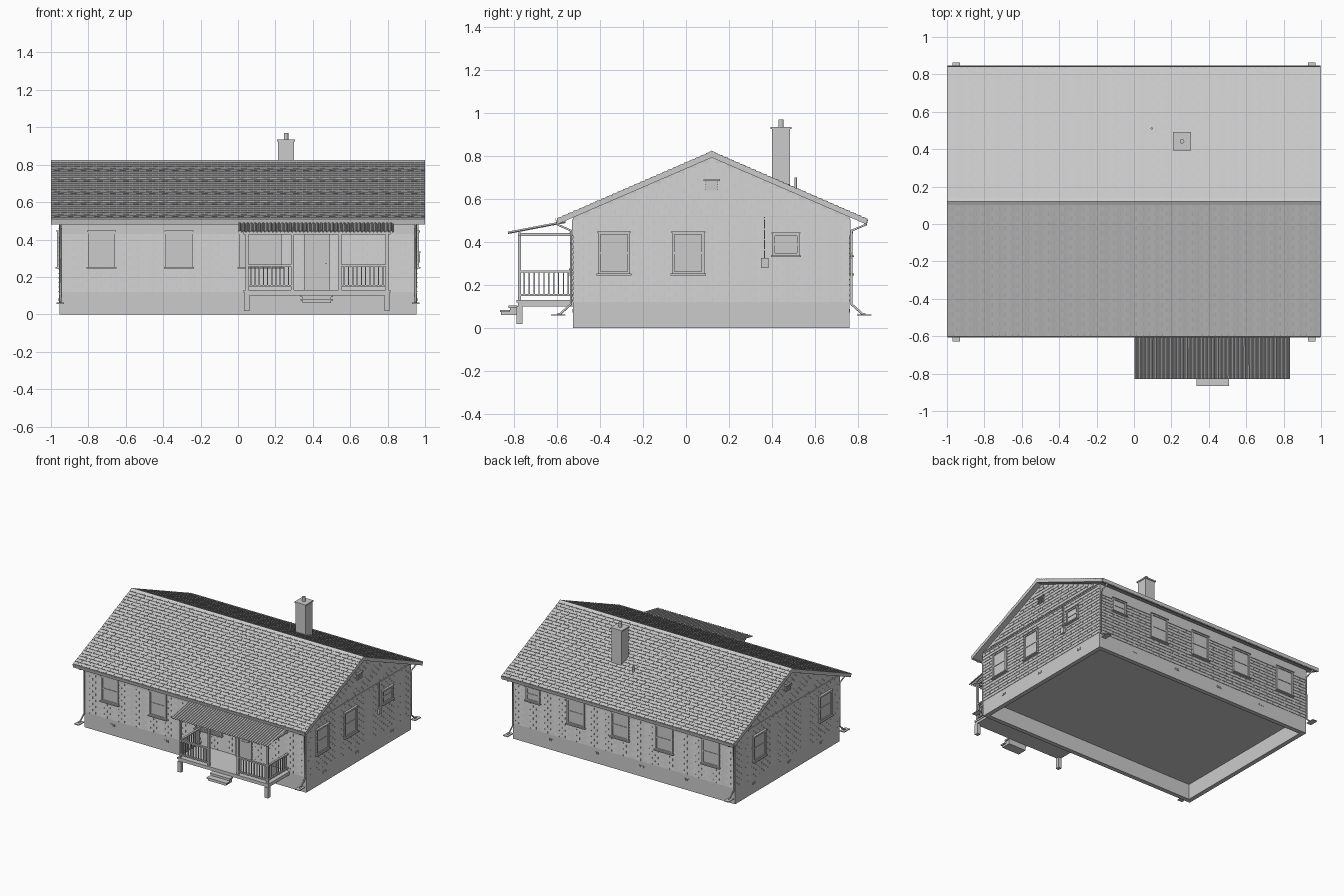
import bpy, bmesh, math
from mathutils import Matrix, Vector

if "Cube" in bpy.data.objects:
    bpy.data.objects.remove(bpy.data.objects["Cube"])

I = Matrix.Identity(4)
BX, Y0, Y1, YR = 0.955, -0.525, 0.76, 0.12     # wall half width, front, back, ridge line
FZ, EZ, RZ, EY = 0.12, 0.507, 0.82, -0.60      # foundation top, eave, ridge, front eave
SL = (RZ - EZ) / (YR - EY)


def finish(name, bm, M=I):
    bmesh.ops.recalc_face_normals(bm, faces=bm.faces)
    bm.transform(M)
    me = bpy.data.meshes.new(name)
    bm.to_mesh(me)
    bm.free()
    ob = bpy.data.objects.new(name, me)
    bpy.context.collection.objects.link(ob)
    return ob


def boxes(name, items, M=I):
    """Each item is (x0, x1, y0, y1, z0, z1)."""
    bm = bmesh.new()
    for x0, x1, y0, y1, z0, z1 in items:
        T = Matrix.Translation(((x0 + x1) / 2, (y0 + y1) / 2, (z0 + z1) / 2))
        S = Matrix.Diagonal((x1 - x0, y1 - y0, z1 - z0, 1))
        bmesh.ops.create_cube(bm, size=1, matrix=T @ S)
    return finish(name, bm, M)


def prism(name, pts, x0, x1):
    """Extrude a (y, z) profile along x."""
    bm = bmesh.new()
    f = bm.faces.new([bm.verts.new((x0, y, z)) for y, z in pts])
    r = bmesh.ops.extrude_face_region(bm, geom=[f])
    bmesh.ops.translate(bm, vec=(x1 - x0, 0, 0),
                        verts=[v for v in r['geom'] if isinstance(v, bmesh.types.BMVert)])
    return finish(name, bm)


def cylinder(name, loc, r, h, n=12):
    bm = bmesh.new()
    bmesh.ops.create_cone(bm, cap_ends=True, segments=n, radius1=r, radius2=r, depth=h,
                          matrix=Matrix.Translation(loc))
    return finish(name, bm)


def tube(name, pts, r):
    cu = bpy.data.curves.new(name, 'CURVE')
    cu.dimensions, cu.bevel_depth, cu.bevel_resolution, cu.use_fill_caps = '3D', r, 1, True
    sp = cu.splines.new('POLY')
    sp.points.add(len(pts) - 1)
    for p, q in zip(sp.points, pts):
        p.co = (*q, 1)
    tmp = bpy.data.objects.new(name + "_path", cu)
    me = bpy.data.meshes.new_from_object(tmp)
    bpy.data.objects.remove(tmp)
    bpy.context.collection.objects.link(bpy.data.objects.new(name, me))


def shakes(name, M, v0, rows, h, w, t, span):
    """Staggered courses of wedge shingles; local x across, z up, -y outward."""
    bm = bmesh.new()
    for i in range(rows):
        z0 = v0 + i * h
        a, b = span(z0 + h)
        x, k = a - (w / 2 if i % 2 else 0), 0
        while x < b - 1e-4:
            p, q = max(a, x), min(b, x + w - 0.0015)
            d = t if k % 2 else t * 0.75
            if q - p > 0.003:
                vs = [bm.verts.new(c) for c in ((p, 0, z0), (q, 0, z0), (q, -d, z0), (p, -d, z0),
                                                (p, 0, z0 + h), (q, 0, z0 + h))]
                for f in ((0, 1, 2, 3), (3, 2, 5, 4), (0, 3, 4), (1, 5, 2)):
                    bm.faces.new([vs[j] for j in f])
            x += w
            k += 1
    return finish(name, bm, M)


def wall(x, y, deg):
    return Matrix.Translation((x, y, 0)) @ Matrix.Rotation(math.radians(deg), 4, 'Z')


FRONT, BACK = wall(0, Y0, 0), wall(0, Y1, 180)
RIGHT, LEFT = wall(BX, 0, 90), wall(-BX, 0, -90)

# Foundation ring and house body
t = 0.035
boxes("foundation", [(-BX, BX, Y0, Y0 + t, 0, FZ), (-BX, BX, Y1 - t, Y1, 0, FZ),
                     (-BX, -BX + t, Y0 + t, Y1 - t, 0, FZ), (BX - t, BX, Y0 + t, Y1 - t, 0, FZ)])
under = lambda y: RZ - 0.02 - SL * abs(y - YR)
prism("house_body", [(Y0, FZ), (Y1, FZ), (Y1, under(Y1)), (YR, under(YR)), (Y0, under(Y0))], -BX, BX)

# Wall shakes, including the gables
for nm, M in (("front", FRONT), ("back", BACK)):
    shakes(nm + "_siding", M, FZ, 16, 0.024, 0.05, 0.004, lambda z: (-BX, BX))
for nm, M, s in (("right", RIGHT, 1), ("left", LEFT, -1)):
    def span(z, s=s):
        r = (under(YR) - z) / SL
        a, b = max(Y0, YR - r), min(Y1, YR + r)
        return (a, b) if s > 0 else (-b, -a)
    shakes(nm + "_siding", M, FZ, 28, 0.024, 0.05, 0.004, span)
    lo, hi = sorted((s * Y0, s * Y1))
    boxes(nm + "_gable_band", [(lo, hi, -0.006, 0, 0.515, 0.521)], M)
    c = s * YR
    boxes(nm + "_gable_vent", [(c - .038, c + .038, -.014, 0, .684, .691), (c - .03, c + .03, -.006, 0, .64, .684)]
          + [(c - .03, c + .03, -.012, 0, .642 + .011 * i, .647 + .011 * i) for i in range(4)], M)
for nm, M in (("front", FRONT), ("back", BACK)):
    boxes(nm + "_frieze", [(-BX, BX, -0.005, 0, 0.43, 0.505)], M)

# Roof slab, shingles, ridge cap and gutters
YB = 2 * YR - EY
prism("roof", [(EY, EZ), (YR, RZ), (YB, EZ), (YB, EZ - .026), (YR, RZ - .028), (EY, EZ - .026)], -1, 1)
slope_len = math.hypot(YR - EY, RZ - EZ)
tilt = Matrix.Rotation(math.atan(SL) - math.pi / 2, 4, 'X')
for nm, M in (("front", wall(0, EY, 0)), ("back", wall(0, YB, 180))):
    shakes(nm + "_roof_shingles", Matrix.Translation((0, 0, EZ)) @ M @ tilt, 0, 28,
           slope_len / 28, 0.035, 0.004, lambda z: (-1, 1))
prism("ridge_cap", [(YR - .018, RZ - .004), (YR, RZ + .005), (YR + .018, RZ - .004), (YR, RZ - .002)], -1, 1)
for nm, f in (("front", lambda y: y), ("back", lambda y: 2 * YR - y)):
    U = [(-.588, .508), (-.588, .484), (-.603, .484), (-.608, .508), (-.605, .508), (-.601, .487), (-.591, .487), (-.591, .508)]
    prism(nm + "_gutter", [(f(y), z) for y, z in U], -.998, .998)

# Downspouts with splash plates at the four corners
for sx, xn in ((-1, "left"), (1, "right")):
    for yn, y, d in (("front", Y0, -1), ("back", Y1, 1)):
        x = sx * 0.95
        e = (-.597 if d < 0 else 2 * YR + .597)
        path = [(x, e, .49), (x, e, .48), (x, y + d * .01, .452), (x, y + d * .01, .11), (x, y + d * .06, .065), (x, y + d * .075, .062)]
        tube(f"{yn}_{xn}_downspout", path, 0.006)
        ya, yb = sorted((y + d * .035, y + d * .103))
        boxes(f"{yn}_{xn}_splash_plate", [(x - .02, x + .02, ya, yb, .056, .062)])


# Windows: casing, sash bars, glass, sill and head
def window(name, M, u, w, z0, z1, mullion=False):
    a, b, zm, e = u - w / 2, u + w / 2, (z0 + z1) / 2, 0.012
    parts = [(a, b, -.006, 0, z0, z1), (a, a + e, -.013, 0, z0, z1), (b - e, b, -.013, 0, z0, z1),
             (a, b, -.013, 0, z1 - e, z1), (a, b, -.013, 0, z0, z0 + e),
             (a + e, b - e, -.010, 0, zm - .005, zm + .005),
             (a - .007, b + .007, -.022, 0, z0 - .006, z0 + .002), (a - .005, b + .005, -.018, 0, z1 - .002, z1 + .004)]
    if mullion:
        parts.append((u - .007, u + .007, -.013, 0, z0, z1))
    boxes(name, parts, M)


for i, u in enumerate((-.73, -.315)):
    window(f"front_window_{i}", FRONT, u, .145, .25, .445)
window("porch_window", FRONT, .12, .23, .25, .445, True)
for i, u in enumerate((-.41, -.03, .35, .75)):
    window(f"back_window_{i}", BACK, u, .15, .25, .445)
window("back_small_window", BACK, -.78, .12, .335, .44)
for i, u in enumerate((-.335, .01)):
    window(f"right_window_{i}", RIGHT, u, .15, .25, .445)
window("right_small_window", RIGHT, .465, .125, .335, .44)
for i, u in enumerate((-.47, .34)):
    window(f"left_window_{i}", LEFT, u, .15, .25, .445)

# Foundation vents
for nm, M, us in (("front", FRONT, (-.71, -.25)), ("right", RIGHT, (-.3, .1, .53)),
                  ("back", BACK, (-.63, -.24, .15, .54)), ("left", LEFT, (-.53, -.1, .3))):
    boxes(nm + "_foundation_vents", [(u + k * .014 - .005, u + k * .014 + .005, -.004, .001, .072, .088)
                                     for u in us for k in (-1, 0, 1)], M)

# Electric meter and conduit on the right wall
boxes("meter_box", [(.35, .383, -.018, 0, .278, .325), (.362, .368, -.010, 0, .325, .515)], RIGHT)

# Chimney, flue and vent pipe
boxes("chimney", [(.215, .3, .4, .485, .6, .925), (.209, .306, .394, .491, .925, .935)])
cylinder("flue", (.257, .442, .95), .012, .04)
cylinder("vent_pipe", (.095, .51, .66), .006, .08)

# Front door
boxes("front_door", [(.365, .48, -.008, 0, .13, .42), (.353, .367, -.014, 0, .13, .432), (.478, .492, -.014, 0, .13, .432),
                     (.353, .492, -.014, 0, .418, .432), (.385, .46, -.011, 0, .16, .26), (.385, .46, -.011, 0, .29, .395),
                     (.467, .474, -.02, 0, .268, .275)], FRONT)

# Porch deck, piers, posts, beams and steps
PY = -.775
posts = (.047, .292, .545, .797)
boxes("porch_deck", [(.03, .815, -.79, Y0, .117, .13), (.035, .81, -.783, Y0, .1, .117)])
boxes("porch_piers", [(x - .014, x + .014, -.79, -.76, .018, .1) for x in (posts[0], posts[3])])
boxes("porch_posts", [(x - .008, x + .008, PY - .008, PY + .008, .13, .44) for x in posts])
boxes("porch_beams", [(.03, .815, PY - .008, PY + .008, .428, .444)]
      + [(x - .006, x + .006, PY, Y0, .428, .44) for x in (posts[0], posts[3])])
boxes("porch_steps", [(.335, .507, -.825, -.785, .092, .103), (.345, .497, -.82, -.785, .06, .092),
                      (.335, .507, -.865, -.82, .074, .083), (.345, .497, -.86, -.82, .06, .074)])

# Porch railings with balusters
rail = []
for a, b in ((posts[0], posts[1]), (posts[2], posts[3])):
    rail += [(a, b, PY - .008, PY + .008, z, z + .01) for z in (.148, .257)]
    n = 11
    rail += [(x - .003, x + .003, PY - .003, PY + .003, .15, .26)
             for x in (a + (b - a) * i / n for i in range(1, n))]
for x in (posts[0], posts[3]):
    rail += [(x - .008, x + .008, PY, Y0, z, z + .01) for z in (.148, .257)]
    rail += [(x - .003, x + .003, y - .003, y + .003, .15, .26)
             for y in (PY + (Y0 - PY) * i / 11 for i in range(1, 11))]
boxes("porch_railings", rail)

# Corrugated porch roof
bm = bmesh.new()
n = 40 * 6
prev = None
for i in range(n + 1):
    x, w = .005 + .828 * i / n, .005 * math.sin(i / 6 * 2 * math.pi)
    cur = [bm.verts.new((x, y, z + w)) for y, z in ((-.828, .441), (-.56, .492))]
    if prev:
        bm.faces.new((prev[0], cur[0], cur[1], prev[1]))
    prev = cur
porch_roof = finish("porch_roof", bm)
porch_roof.modifiers.new("thickness", 'SOLIDIFY').thickness = 0.003
